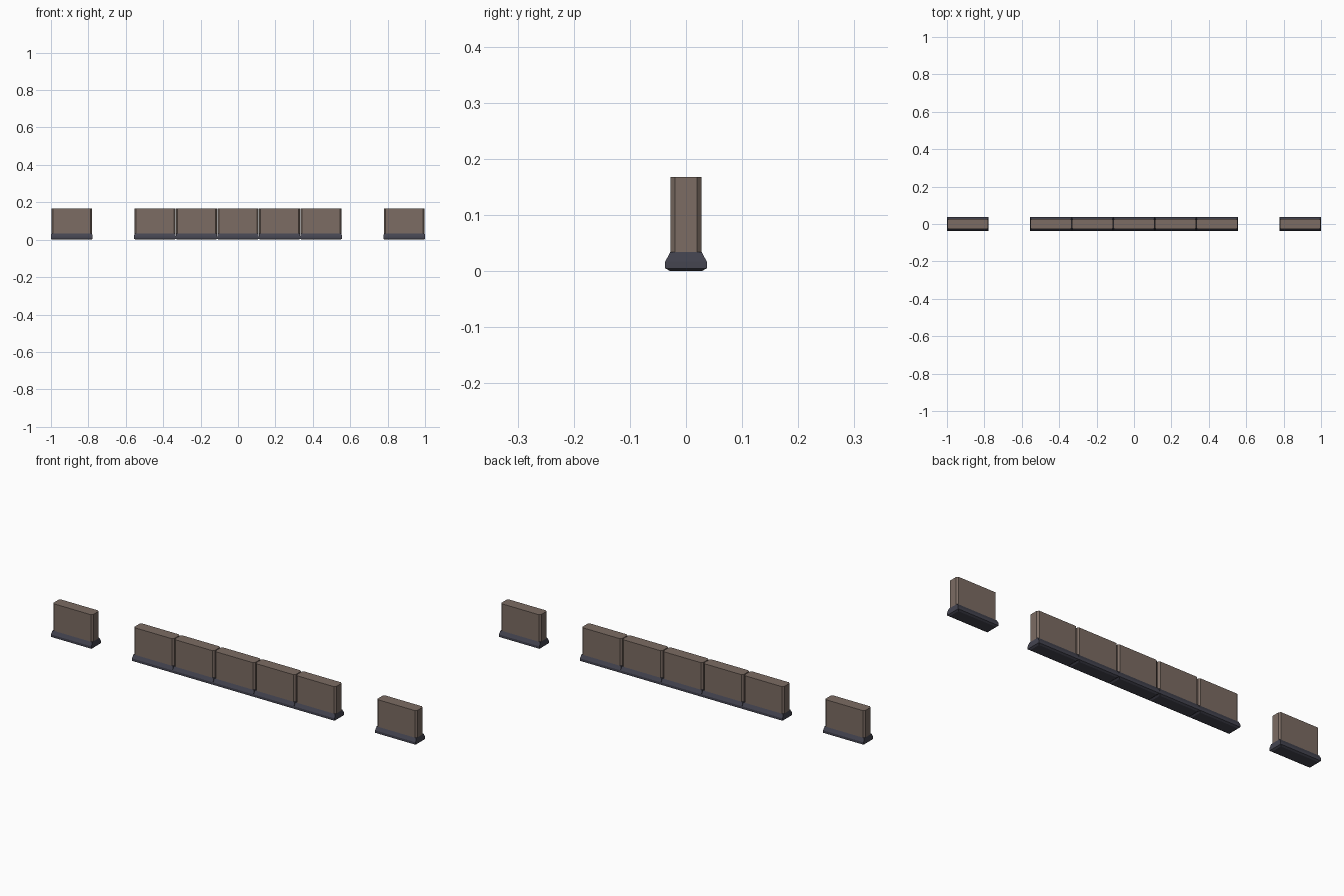
import bpy, bmesh

if "Cube" in bpy.data.objects:
    bpy.data.objects.remove(bpy.data.objects["Cube"])

def material(name, rgb):
    m = bpy.data.materials.new(name)
    m.diffuse_color = (*rgb, 1)
    m.use_nodes = True
    m.node_tree.nodes["Principled BSDF"].inputs["Base Color"].default_value = m.diffuse_color
    return m

stone = material("brown stone", (0.20, 0.15, 0.125))
dark = material("dark slate", (0.058, 0.058, 0.08))

def ring(hx, hy, c):
    """Rectangle outline with chamfered corners."""
    return [(hx, -hy + c), (hx, hy - c), (hx - c, hy), (-hx + c, hy),
            (-hx, hy - c), (-hx, -hy + c), (-hx + c, -hy), (hx - c, -hy)]

def box(hx, hy):
    return [(hx, -hy), (hx, hy), (-hx, hy), (-hx, -hy)]

def loft(name, levels, mat, x):
    """Stack outlines (outline, z) into a closed solid."""
    bm = bmesh.new()
    rows = [[bm.verts.new((px, py, z)) for px, py in o] for o, z in levels]
    n = len(rows[0])
    for a, b in zip(rows, rows[1:]):
        for i in range(n):
            j = (i + 1) % n
            bm.faces.new((a[i], a[j], b[j], b[i]))
    bm.faces.new(rows[0][::-1])
    bm.faces.new(rows[-1])
    me = bpy.data.meshes.new(name)
    bm.to_mesh(me)
    bm.free()
    me.materials.append(mat)
    ob = bpy.data.objects.new(name, me)
    ob.location.x = x
    bpy.context.collection.objects.link(ob)

# Five joined wall segments plus one separate segment at each end
P = 2 / 9
for k in (-4, -2, -1, 0, 1, 2, 4):
    x = k * P
    # upright panel with chamfered vertical corners
    o = ring(0.109, 0.028, 0.008)
    loft("wall_panel", [(o, 0.033), (o, 0.168)], stone, x)
    # flared plinth with bevelled underside
    loft("wall_plinth", [(box(0.103, 0.028), 0), (box(P / 2, 0.037), 0.005),
                         (box(P / 2, 0.037), 0.017), (box(0.109, 0.028), 0.034)], dark, x)
